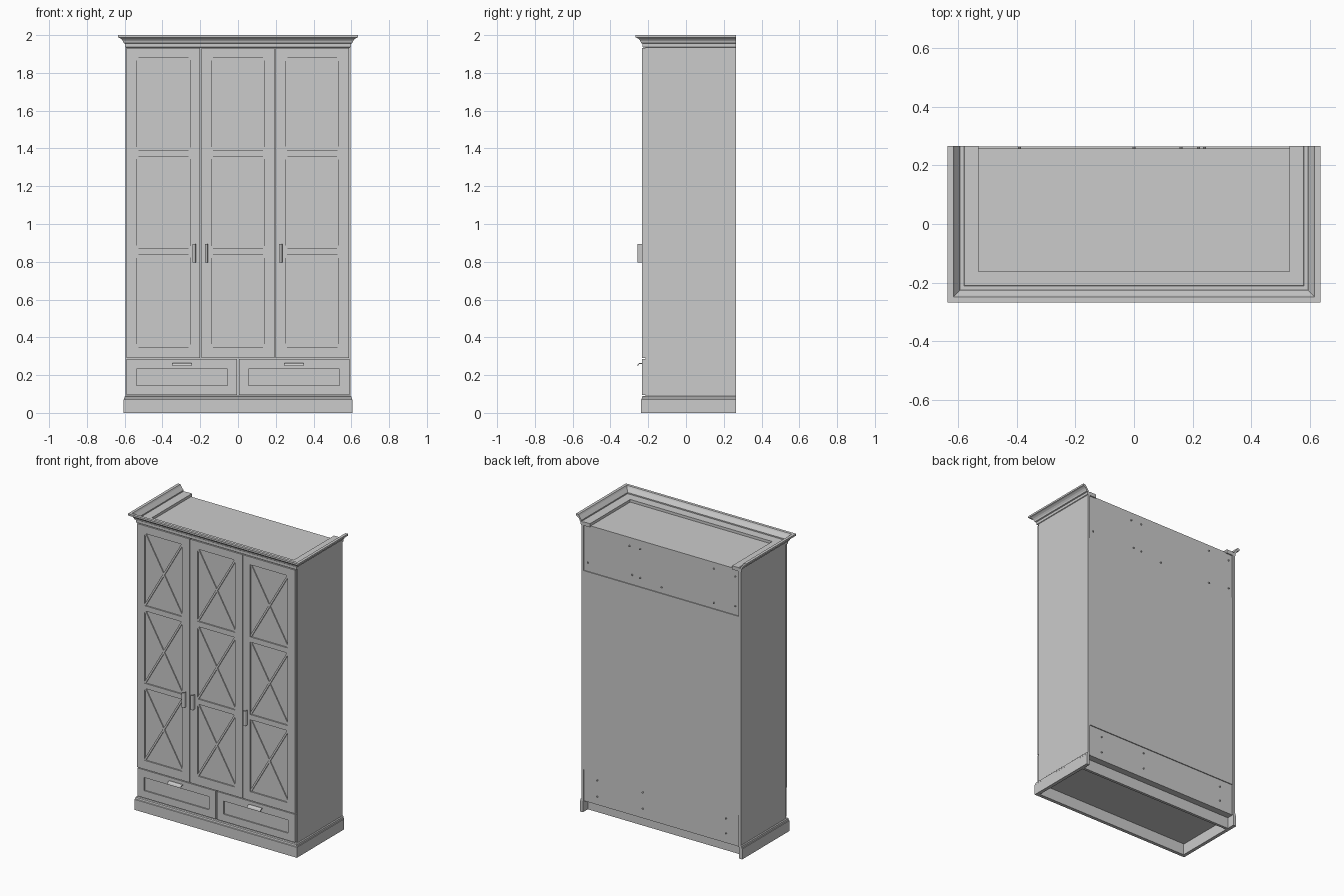
import bpy, bmesh
from mathutils import Vector

cube = bpy.data.objects.get("Cube")
if cube:
    bpy.data.objects.remove(cube)

paint = bpy.data.materials.new("painted_grey")
paint.use_nodes = True
GREY = (0.6, 0.6, 0.6, 1)
paint.diffuse_color = GREY
paint.node_tree.nodes["Principled BSDF"].inputs["Base Color"].default_value = GREY

BACK = 0.266          # rear plane of the cabinet
HALF = 0.595          # half width of the carcass
FRONT = -0.232        # door face


def finish(name, bm):
    bmesh.ops.recalc_face_normals(bm, faces=bm.faces)
    mesh = bpy.data.meshes.new(name)
    bm.to_mesh(mesh)
    bm.free()
    mesh.materials.append(paint)
    ob = bpy.data.objects.new(name, mesh)
    bpy.context.collection.objects.link(ob)
    return ob


def prism(bm, points, offset):
    """Solid made by pushing a planar outline along an offset."""
    lower = [bm.verts.new(p) for p in points]
    upper = [bm.verts.new(Vector(p) + Vector(offset)) for p in points]
    bm.faces.new(lower)
    bm.faces.new(upper[::-1])
    n = len(points)
    for i in range(n):
        j = (i + 1) % n
        bm.faces.new((lower[i], lower[j], upper[j], upper[i]))


def box(name, x, y, z):
    bm = bmesh.new()
    prism(bm, [(x[0], y[0], z[0]), (x[1], y[0], z[0]), (x[1], y[1], z[0]), (x[0], y[1], z[0])],
          (0, 0, z[1] - z[0]))
    return finish(name, bm)


def moulding(name, profile):
    """Sweep an (outward, height) profile round both sides and the front."""
    bm = bmesh.new()
    rings = []
    for sx, at_back in ((-1, True), (-1, False), (1, False), (1, True)):
        rings.append([bm.verts.new((sx * (HALF + d), BACK if at_back else -0.227 - d, z))
                      for d, z in profile])
    n = len(profile)
    for a, b in zip(rings, rings[1:]):
        for i in range(n):
            j = (i + 1) % n
            bm.faces.new((a[i], a[j], b[j], b[i]))
    bm.faces.new(rings[0])
    bm.faces.new(rings[-1][::-1])
    return finish(name, bm)


def framed_panel(name, xs, zs, depth):
    """Front board whose inner cells (odd column, odd rows) are sunk."""
    bm = bmesh.new()
    grid = [[bm.verts.new((x, FRONT, z)) for x in xs] for z in zs]
    sunk = []
    for r in range(len(zs) - 1):
        for c in range(len(xs) - 1):
            f = bm.faces.new((grid[r][c], grid[r][c + 1], grid[r + 1][c + 1], grid[r + 1][c]))
            if r % 2 and c % 2:
                sunk.append(f)
    rim = [e for e in bm.edges if e.is_boundary]
    out = bmesh.ops.extrude_edge_only(bm, edges=rim)["geom"]
    bmesh.ops.translate(bm, vec=(0, 0.018, 0), verts=[v for v in out if isinstance(v, bmesh.types.BMVert)])
    for f in sunk:
        out = bmesh.ops.extrude_face_region(bm, geom=[f])["geom"]
        bmesh.ops.translate(bm, vec=(0, depth, 0), verts=[v for v in out if isinstance(v, bmesh.types.BMVert)])
    bmesh.ops.delete(bm, geom=[f for f in sunk if f.is_valid], context="FACES_ONLY")
    return finish(name, bm)


def cross_bars(name, x0, x1, panes, half=0.006):
    """Diagonal glazing bars, mitred into the corners of each pane."""
    bm = bmesh.new()
    for z0, z1 in panes:
        w, h = x1 - x0, z1 - z0
        diag = (w * w + h * h) ** 0.5
        a, b = half * diag / h, half * diag / w
        outline = [(0, 0), (a, 0), (w, h - b), (w, h), (w - a, h), (0, b)]
        for flip in (False, True):
            y = FRONT + (0.0025 if flip else 0.002)
            prism(bm, [(x1 - u if flip else x0 + u, y, z0 + v) for u, v in outline], (0, 0.008, 0))
    return finish(name, bm)


# Thin lipped pull: (outward, across) outline
PULL = [(0, 0.007), (0.014, 0.008), (0.021, 0.004), (0.025, -0.004), (0.025, -0.009),
        (0.022, -0.009), (0.019, 0.001), (0.013, 0.004), (0, 0.004)]


def pull(name, x, z, length, upright):
    bm = bmesh.new()
    if upright:
        prism(bm, [(x + c, FRONT - o, z - length / 2) for o, c in PULL], (0, 0, length))
    else:
        prism(bm, [(x - length / 2, FRONT - o, z + c) for o, c in PULL], (length, 0, 0))
    return finish(name, bm)


# Carcass
box("carcass_core", (-0.58, 0.58), (-0.212, BACK - 0.008), (0.075, 1.942))
for side, s in (("right", -1), ("left", 1)):
    box(side + "_side_panel", sorted((s * 0.579, s * HALF)), (-0.215, BACK), (0.075, 1.945))
box("back_middle_panel", (-0.585, 0.585), (0.2, BACK - 0.002), (0.29, 1.63))

# Cornice and plinth
moulding("cornice", [(-0.065, 1.935), (0, 1.935), (0.004, 1.938), (0.004, 1.955), (0.011, 1.958),
                     (0.014, 1.968), (0.021, 1.978), (0.031, 1.985), (0.04, 1.988), (0.04, 2.0),
                     (0.021, 2.0), (0.016, 1.99), (-0.002, 1.966), (-0.002, 1.958),
                     (-0.016, 1.958), (-0.018, 1.96), (-0.065, 1.96)])
moulding("plinth", [(-0.012, 0), (0.011, 0), (0.011, 0.07), (0.008, 0.073), (0.006, 0.085),
                    (0.001, 0.09), (-0.012, 0.09)])
box("plinth_back_rail", (-0.583, 0.583), (0.195, 0.213), (0, 0.08))

# Doors
PANES = [(0.35, 0.835), (0.87, 1.358), (1.393, 1.88)]
door_rows = [0.29] + [z for pane in PANES for z in pane] + [1.932]
for label, centre in (("right", -0.395), ("middle", 0), ("left", 0.393)):
    xs = [centre + d for d in (-0.1945, -0.14, 0.14, 0.1945)]
    framed_panel(label + "_door", xs, door_rows, 0.009)
    cross_bars(label + "_door_cross_bars", xs[1], xs[2], PANES)

# Drawers and drawer pulls
for label, s in (("right", -1), ("left", 1)):
    xs = sorted(s * d for d in (0.004, 0.055, 0.537, 0.589))
    framed_panel(label + "_drawer", xs, [0.096, 0.145, 0.233, 0.285], 0.008)
    pull(label + "_drawer_pull", s * 0.297, 0.256, 0.1, False)

# Door pulls
for label, x in (("right", -0.231), ("middle", -0.167), ("left", 0.227)):
    pull(label + "_door_pull", x, 0.845, 0.1, True)

# Screw caps on the back
bm = bmesh.new()
caps = [(0.24, 1.885), (0.16, 1.885), (0.22, 1.695), (0.16, 1.69), (0, 1.67), (-0.39, 1.9),
        (-0.55, 1.89), (-0.39, 1.67), (-0.55, 1.69), (0.55, 1.69),
        (0.48, 0.24), (0.48, 0.13), (0.14, 0.25), (0.14, 0.14), (-0.48, 0.24), (-0.48, 0.14)]
for x, z in caps:
    made = bmesh.ops.create_cone(bm, cap_ends=True, segments=10, radius1=0.005, radius2=0.005, depth=0.008)
    for v in made["verts"]:
        v.co = (x + v.co.x, BACK - 0.005 + v.co.z, z + v.co.y)
finish("back_screw_caps", bm)
